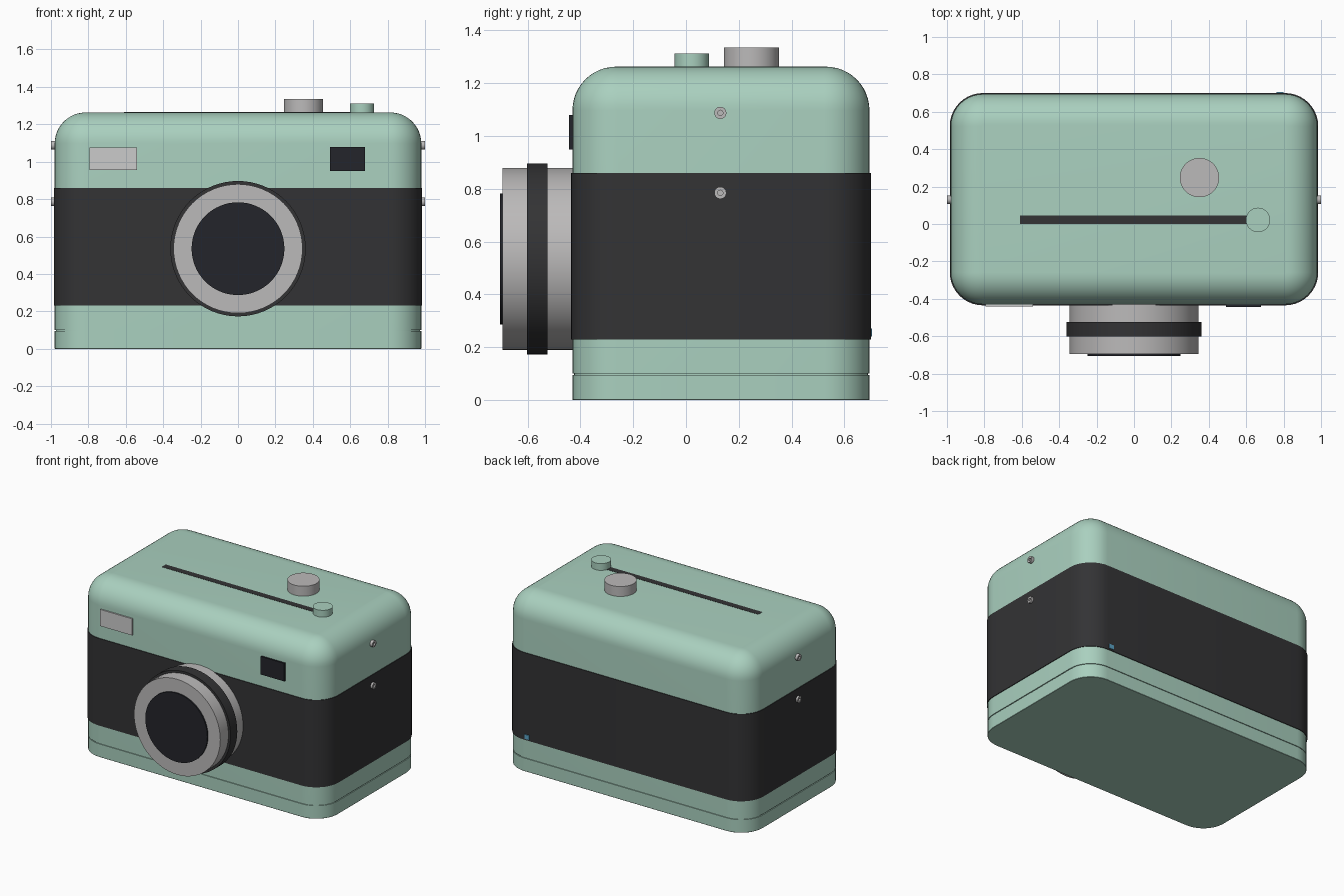
import bpy, bmesh, math
from math import sin, cos, pi

if "Cube" in bpy.data.objects:
    bpy.data.objects.remove(bpy.data.objects["Cube"])


def material(name, rgb):
    m = bpy.data.materials.new(name)
    m.diffuse_color = (*rgb, 1)
    m.use_nodes = True
    m.node_tree.nodes["Principled BSDF"].inputs["Base Color"].default_value = m.diffuse_color
    return m


MINT = material("mint", (0.40, 0.63, 0.52))
LEATHER = material("leather", (0.033, 0.033, 0.035))
GLASS = material("glass", (0.017, 0.018, 0.024))
SILVER = material("silver", (0.50, 0.49, 0.49))
PALE = material("pale", (0.75, 0.73, 0.73))
BLUE = material("blue", (0.10, 0.36, 0.55))
CY = 0.1325                      # middle of the body in depth


def finish(name, bm, mat):
    bmesh.ops.recalc_face_normals(bm, faces=bm.faces)
    me = bpy.data.meshes.new(name)
    bm.to_mesh(me)
    bm.free()
    ob = bpy.data.objects.new(name, me)
    bpy.context.collection.objects.link(ob)
    me.materials.append(mat)
    bpy.ops.object.select_all(action='DESELECT')
    ob.select_set(True)
    bpy.context.view_layer.objects.active = ob
    bpy.ops.object.shade_smooth_by_angle(angle=math.radians(30))
    return ob


def skin(bm, rings):
    """Join equal loops of vertices and cap both ends."""
    n = len(rings[0])
    for a, b in zip(rings, rings[1:]):
        for i in range(n):
            j = (i + 1) % n
            bm.faces.new((a[i], a[j], b[j], b[i]))
    bm.faces.new(rings[0])
    bm.faces.new(rings[-1])


def rounded_slab(name, levels, mat, seg=10):
    """Stack rounded rectangles; levels are (inset, z)."""
    bm = bmesh.new()
    rings = []
    for inset, z in levels:
        hx, hy, r = 0.98 - inset, 0.5625 - inset, 0.172 - inset
        ring = []
        for q, (sx, sy) in enumerate(((1, 1), (-1, 1), (-1, -1), (1, -1))):
            for k in range(seg + 1):
                a = (q + k / seg) * pi / 2
                ring.append(bm.verts.new((sx * (hx - r) + r * cos(a),
                                          CY + sy * (hy - r) + r * sin(a), z)))
        rings.append(ring)
    skin(bm, rings)
    return finish(name, bm, mat)


def lathe(name, profile, at, axis, mat, seg=64):
    """Turn (radius, height) points round an axis through a point."""
    bm = bmesh.new()
    rings = []
    for r, h in profile:
        ring = []
        for i in range(seg):
            u, v = r * cos(2 * pi * i / seg), r * sin(2 * pi * i / seg)
            p = {'x': (h, u, v), 'y': (u, h, v), 'z': (u, v, h)}[axis]
            ring.append(bm.verts.new([a + b for a, b in zip(at, p)]))
        rings.append(ring)
    skin(bm, rings)
    return finish(name, bm, mat)


def box(name, lo, hi, mat):
    bm = bmesh.new()
    bmesh.ops.create_cube(bm, size=1)
    for v in bm.verts:
        v.co = [(a + b) / 2 + c * (b - a) for a, b, c in zip(lo, hi, v.co)]
    return finish(name, bm, mat)


# Body shell with rounded top, separated from the base plate by a thin groove
R = 0.165
dome = [(R * (1 - cos(k * pi / 24)), 1.263 - R + R * sin(k * pi / 24)) for k in range(13)]
rounded_slab("body_shell", [(0, 0.101)] + dome, MINT)
rounded_slab("base_seam", [(0.006, 0.09), (0.006, 0.105)], MINT)
rounded_slab("base_plate", [(0.002, 0), (0, 0.002), (0, 0.095)], MINT)

# Leather wrap
rounded_slab("leather_wrap", [(-0.005, 0.23), (-0.005, 0.86)], LEATHER)

# Lens
lens = (0, 0, 0.535)
lathe("lens_barrel", [(0.345, -0.695), (0.345, -0.40)], lens, 'y', SILVER)
lathe("focus_ring", [(0.362, -0.602), (0.362, -0.525)], lens, 'y', LEATHER)
lathe("front_glass", [(0.248, -0.705), (0.248, -0.68)], lens, 'y', GLASS)

# Front windows
box("flash_window", (-0.795, -0.44, 0.955), (-0.54, -0.41, 1.075), PALE)
box("viewfinder_window", (0.492, -0.443, 0.95), (0.68, -0.41, 1.08), GLASS)

# Top controls and slot
lathe("shutter_dial", [(0.105, 1.25), (0.105, 1.335)], (0.35, 0.248, 0), 'z', SILVER)
lathe("small_button", [(0.065, 1.25), (0.065, 1.312)], (0.663, 0.022, 0), 'z', MINT)
box("film_slot", (-0.61, 0, 1.25), (0.61, 0.045, 1.2645), LEATHER)

# Strap studs, two on each side, each with a recessed centre
for side, s in (("right", 1), ("left", -1)):
    for place, z in (("upper", 1.088), ("lower", 0.785)):
        stud = [(0.023, s * 0.965), (0.023, s * 1.0), (0.01, s * 1.0), (0.01, s * 0.99)]
        lathe(f"strap_stud_{place}_{side}", stud, (0, 0.13, z), 'x', SILVER, 24)

# Small indicator on the back
box("back_indicator", (0.762, 0.68, 0.24), (0.80, 0.705, 0.272), BLUE)
